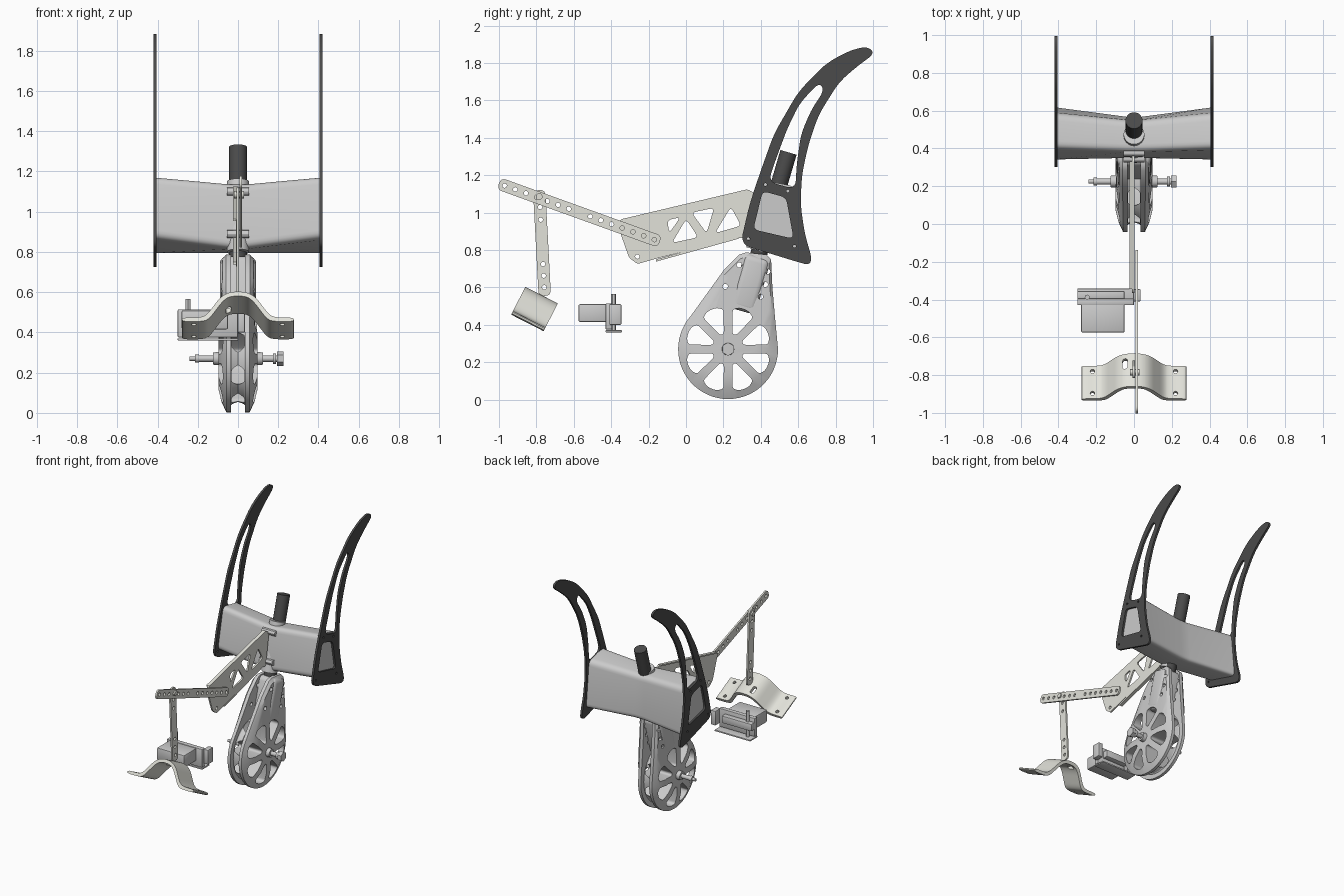
import bpy, bmesh
from math import sin, cos, radians, pi, atan2
from mathutils import Vector, Matrix

if "Cube" in bpy.data.objects:
    bpy.data.objects.remove(bpy.data.objects["Cube"])

def material(name, c):
    m = bpy.data.materials.new(name)
    m.diffuse_color = (*c, 1)
    m.use_nodes = True
    m.node_tree.nodes["Principled BSDF"].inputs["Base Color"].default_value = m.diffuse_color
    return m
DARK = material("dark", (0.07, 0.07, 0.07))
PALE = material("pale", (0.76, 0.76, 0.70))
SIDE = (Vector((0, 1, 0)), Vector((0, 0, 1)), Vector((1, 0, 0)))  # outline drawn in y,z

def add(name, bm, mat=None):
    bmesh.ops.recalc_face_normals(bm, faces=bm.faces)
    me = bpy.data.meshes.new(name)
    bm.to_mesh(me)
    bm.free()
    ob = bpy.data.objects.new(name, me)
    bpy.context.collection.objects.link(ob)
    if mat:
        me.materials.append(mat)
    return ob

def rounded(pts, r, n=5):
    """Polygon with every corner softened."""
    out, P = [], [Vector(p) for p in pts]
    for i, p in enumerate(P):
        a, b = P[i - 1] - p, P[(i + 1) % len(P)] - p
        s = p + a.normalized() * min(r, a.length * .48)
        e = p + b.normalized() * min(r, b.length * .48)
        for k in range(n + 1):
            t = k / n
            out.append(s * (1 - t) ** 2 + p * 2 * t * (1 - t) + e * t * t)
    return out

def circle(y, z, r, n=16):
    return [(y + r * cos(2 * pi * k / n), z + r * sin(2 * pi * k / n)) for k in range(n)]

def plate(name, loops, centre, thick, mat=None, axes=SIDE):
    """Flat outline with holes, given a thickness."""
    cu = bpy.data.curves.new(name, 'CURVE')
    cu.dimensions, cu.fill_mode, cu.extrude = '2D', 'BOTH', thick / 2
    for lp in loops:
        sp = cu.splines.new('POLY')
        sp.points.add(len(lp) - 1)
        for q, p in zip(sp.points, lp):
            q.co = (p[0], p[1], 0, 1)
        sp.use_cyclic_u = True
    tmp = bpy.data.objects.new(name, cu)
    bpy.context.collection.objects.link(tmp)
    me = bpy.data.meshes.new_from_object(tmp.evaluated_get(bpy.context.evaluated_depsgraph_get()))
    bpy.data.objects.remove(tmp)
    me.transform(Matrix.Translation(centre) @ Matrix(axes).transposed().to_4x4())
    bm = bmesh.new()
    bm.from_mesh(me)
    bmesh.ops.remove_doubles(bm, verts=bm.verts, dist=1e-5)
    return add(name, bm, mat)

def loft(name, rings, mat=None, closed=False):
    bm = bmesh.new()
    R = [[bm.verts.new(p) for p in ring] for ring in rings]
    pairs = list(zip(R, R[1:] + R[:1])) if closed else list(zip(R, R[1:]))
    for a, b in pairs:
        for i in range(len(a)):
            j = (i + 1) % len(a)
            bm.faces.new((a[i], a[j], b[j], b[i]))
    if not closed:
        bm.faces.new(R[0])
        bm.faces.new(R[-1])
    return add(name, bm, mat)

def rod(name, p0, p1, r, mat=None, n=24, r2=None):
    p0, p1 = Vector(p0), Vector(p1)
    d = p1 - p0
    M = Matrix.Translation((p0 + p1) / 2) @ d.to_track_quat('Z', 'Y').to_matrix().to_4x4()
    bm = bmesh.new()
    bmesh.ops.create_cone(bm, cap_ends=True, segments=n, radius1=r, radius2=r2 or r, depth=d.length, matrix=M)
    return add(name, bm, mat)

def box(name, lo, hi, bev=0.006, mat=None, tilt=0, seg=2):
    lo, hi = Vector(lo), Vector(hi)
    bm = bmesh.new()
    bmesh.ops.create_cube(bm, size=1, matrix=Matrix.Diagonal((*(hi - lo), 1)))
    bmesh.ops.bevel(bm, geom=bm.edges[:], offset=bev, segments=seg, profile=.5, affect='EDGES')
    bm.transform(Matrix.Translation((lo + hi) / 2) @ Matrix.Rotation(tilt, 4, 'X'))
    return add(name, bm, mat)

def cut(obs, cutter):
    for ob in obs:
        m = ob.modifiers.new("cut", 'BOOLEAN')
        m.object, m.solver = cutter, 'EXACT'
        me = bpy.data.meshes.new_from_object(ob.evaluated_get(bpy.context.evaluated_depsgraph_get()))
        ob.modifiers.clear()
        ob.data = me
    bpy.data.objects.remove(cutter)

# Curved side fins with slot and window
fin = rounded([(.29, .83), (.34, 1.045), (.395, 1.21), (.47, 1.42), (.60, 1.645), (.745, 1.795), (.87, 1.865),
               (.97, 1.89), (1.01, 1.85), (.925, 1.79), (.82, 1.70), (.71, 1.525), (.655, 1.365), (.62, 1.205),
               (.612, 1.045), (.635, .885), (.675, .75), (.655, .72), (.60, .735)], .06)
slot = rounded([(.44, 1.165), (.475, 1.27), (.54, 1.445), (.605, 1.58), (.71, 1.695), (.74, 1.655), (.67, 1.55),
                (.615, 1.42), (.592, 1.26), (.585, 1.125)], .05)
window = rounded([(.41, 1.115), (.535, 1.08), (.575, .86), (.36, .91)], .03)
pins = [circle(y, z, .008, 10) for y, z in [(.425, 1.15), (.545, 1.115), (.335, .86), (.58, .82)]]
for s, nm in ((1, "right"), (-1, "left")):
    plate("side_fin_" + nm, [fin, slot, window] + pins, (s * .412, 0, 0), .016, DARK)

# Wing body between the fins
mid = rounded([(.385, 1.14), (.55, 1.12), (.57, .79), (.345, .82)], .04)
end = rounded([(.40, 1.175), (.585, 1.14), (.62, .785), (.335, .87)], .04)
loft("wing_body", [[(x, *p) for p in (end if abs(x) > .1 else mid)] for x in (-.405, -.04, .04, .405)])

# Steering shaft, head clamp and its bolts
rod("steering_shaft", (0, .36, .68), (0, .548, 1.322), .045, DARK, 32)
rod("head_clamp", (0, .375, .80), (0, .475, 1.15), .055, None, 32)
for z in (.89, 1.10):
    y = .36 + (z - .85) * .15
    rod("clamp_bolt", (-.055, y - .02, z), (.055, y - .02, z), .02, None, 12)

# Trussed arm plate with folded edges
arm = rounded([(-.37, .945), (-.345, .965), (.33, 1.125), (.37, 1.10), (.33, .86), (.28, .865), (-.155, .755),
               (-.26, .725), (-.305, .76)], .015)
tris = [[(0, .965), (-.075, .838), (.065, .868)], [(.03, 1.0), (.15, 1.025), (.11, .89)],
        [(.24, 1.03), (.155, .89), (.295, .93)], [(-.10, .96), (-.03, .975), (-.09, .89)]]
plate("arm_plate", [arm] + [rounded(t, .025) for t in tris] + [circle(-.26, .765, .012)], (-.004, 0, 0), .012, PALE)
for nm, p in (("top", [(-.345, .965), (.33, 1.125), (.33, 1.115), (-.345, .955)]),
              ("bottom", [(-.16, .738), (.28, .86), (.28, .872), (-.16, .75)])):
    plate("arm_flange_" + nm, [p], (-.011, 0, 0), .026, PALE)

# Perforated bars
def bar(name, p0, p1, w, holes, x):
    p0, p1 = Vector(p0), Vector(p1)
    d = p1 - p0
    n = Vector((-d.y, d.x)).normalized() * w / 2
    lp = rounded([p0 + n, p0 - n, p1 - n, p1 + n], w * .45)
    plate(name, [lp] + [circle(*(p0 + d * t), .012) for t in holes], (x, 0, 0), .013, PALE)
bar("long_bar", (-1.0, 1.155), (-.14, .845), .066, [.035 + .0665 * k for k in range(15) if k != 7], .014)
bar("drop_bar", (-.785, 1.12), (-.755, .555), .066, [.05, .16, .28, .70, .81, .92], -.002)
rod("bar_joint_bolt", (-.02, -.785, 1.085), (.03, -.785, 1.085), .018, PALE, 12)

# Arched saddle, tilted forward
t = radians(27)
up, across = Vector((0, sin(t), cos(t))), Vector((0, -cos(t), sin(t)))
half = [(.278, 0), (.18, 0), (.145, .012), (.075, .115), (.04, .142)]
over = [(.035, .167), (.085, .14), (.155, .037), (.19, .022), (.278, .022)]
strip = half + [(-x, u) for x, u in half[::-1]] + [(-x, u) for x, u in over[::-1]] + over
saddle = plate("saddle", [rounded(strip, .035)], (0, -.848, .41), .195, PALE, (Vector((1, 0, 0)), up, across))
holes = [circle(sx * .22, sy * .065, .012) for sx in (1, -1) for sy in (1, -1)] + [
    rounded([(-.06, .01), (-.035, .01), (-.035, .07), (-.06, .07)], .012)]
cut([saddle], plate("saddle_holes", holes, (0, -.848, .41), .5, None, (Vector((1, 0, 0)), -across, up)))

# Motor block on its bracket
box("motor_block", (-.28, -.575, .415), (-.05, -.42, .51), .008)
box("motor_plate", (-.30, -.43, .375), (.0, -.395, .515))
box("motor_base_lip", (-.30, -.43, .36), (.0, -.342, .371), .003)
box("motor_lug", (-.005, -.41, .40), (.035, -.345, .51))
box("motor_rail", (-.30, -.40, .43), (-.05, -.355, .485))
rod("motor_peg", (-.248, -.387, .37), (-.248, -.387, .565), .013, None, 12)

# Wheel housing: two tapered teardrop sides
cy, cz, R = .225, .27, .267
arc = [radians(a) for a in range(0, -226, -6)]
top = [(.15, .62), (.20, .69), (.285, .775), (.32, .787), (.43, .775), (.455, .75), (.462, .60), (.475, .45)]
tc = Vector((.33, .55))
def tear(x_arc, x_top, r, shrink):
    pts = [(x_arc, cy + r * cos(a), cz + r * sin(a)) for a in arc]
    return pts + [(x_top, *tc.lerp(Vector(p), shrink)) for p in top]
sides = []
for s, nm in ((1, "right"), (-1, "left")):
    sides.append(loft("housing_side_" + nm, [tear(s * .035, s * .035, R, 1), tear(s * .058, s * .06, R, 1),
                                             tear(s * .082, s * .078, .215, .9), tear(s * .098, s * .08, .15, .75)]))

# Grooved wheel between them
prof = [(-.05, .02), (-.05, .25), (-.03, .226), (0, .215), (.03, .226), (.05, .25), (.05, .02)]
N = 64
wheel = loft("grooved_wheel", [[(x, cy + r * cos(2 * pi * k / N), cz + r * sin(2 * pi * k / N)) for k in range(N)]
                               for x, r in prof], None, True)

# Eight spoke openings and the bolt holes
openings = []
for k in range(8):
    a = 22.5 + 45 * k
    pts = [(.085, -7), (.213, -16), (.228, -8), (.23, 0), (.228, 8), (.213, 16), (.085, 7)]
    openings.append(rounded([(cy + r * cos(radians(a + b)), cz + r * sin(radians(a + b))) for r, b in pts], .015, 3))
openings += [circle(y, z, .014) for y, z in [(.21, .605), (.285, .72), (.437, .685), (.424, .615), (.398, .55)]]
cut(sides + [wheel], plate("spoke_cutter", openings, (0, 0, 0), .5))

# Raised pod holding the shaft
box("fork_pod", (-.09, .27, .467), (.09, .415, .773), .035, None, radians(-16), 4)

# Axle, hubs and end nuts
rod("axle", (-.20, cy, cz), (.20, cy, cz), .016)
rod("axle_tip", (-.24, cy, cz), (-.20, cy, cz), .011)
rod("axle_collar", (-.215, cy, cz), (-.195, cy, cz), .02)
for s in (1, -1):
    rod("hub", (s * .04, cy, cz), (s * .125, cy, cz), .04, None, 24, .03)
rod("axle_washer", (.175, cy, cz), (.19, cy, cz), .026)
rod("axle_nut", (.195, cy, cz), (.225, cy, cz), .036, None, 6)

# Smooth shading with sharp edges kept
bpy.ops.object.select_all(action='SELECT')
bpy.context.view_layer.objects.active = bpy.context.selected_objects[0]
bpy.ops.object.shade_smooth_by_angle()
